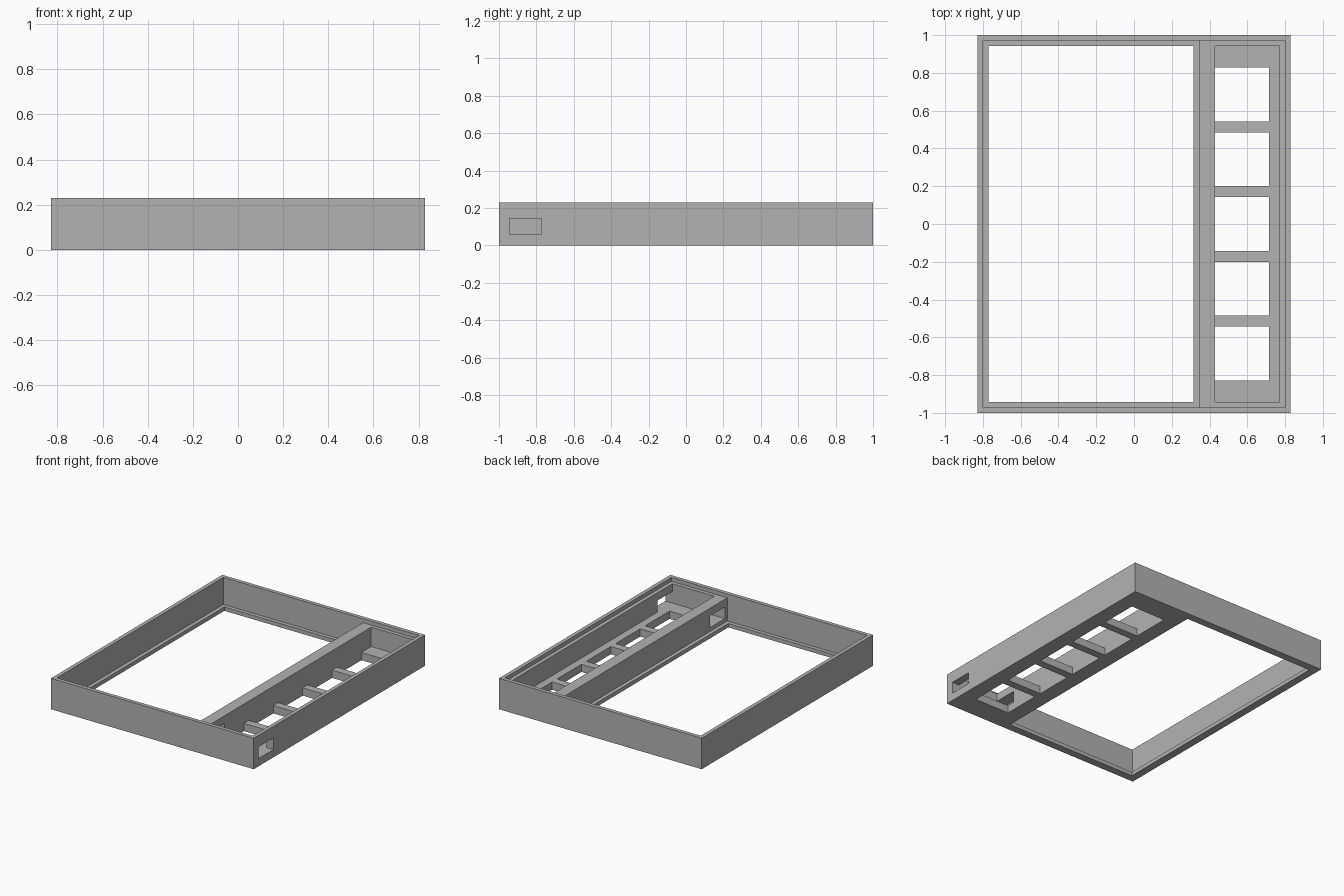
import bpy
import bmesh
from mathutils import Vector

if "Cube" in bpy.data.objects:
    bpy.data.objects.remove(bpy.data.objects["Cube"], do_unlink=True)

U = 1 / 35  # one wall thickness in scene units

grey = bpy.data.materials.new("plain grey")
grey.use_nodes = True
colour = (0.45, 0.45, 0.45, 1)
grey.diffuse_color = colour
grey.node_tree.nodes["Principled BSDF"].inputs["Base Color"].default_value = colour


def box(name, x, y, z):
    """Box spanning the given (low, high) ranges, in wall thicknesses."""
    bm = bmesh.new()
    bmesh.ops.create_cube(bm, size=1)
    for v in bm.verts:
        v.co = Vector([U * (r[0] if c < 0 else r[1]) for c, r in zip(v.co, (x, y, z))])
    mesh = bpy.data.meshes.new(name)
    bm.to_mesh(mesh)
    bm.free()
    mesh.materials.append(grey)
    obj = bpy.data.objects.new(name, mesh)
    bpy.context.collection.objects.link(obj)
    return obj


def cut(target, x, y, z):
    """Remove a box from the target."""
    cutter = box("cutter", x, y, z)
    cutter.hide_render = True
    mod = target.modifiers.new("cut", "BOOLEAN")
    mod.operation = "DIFFERENCE"
    mod.solver = "EXACT"
    mod.object = cutter
    bpy.context.view_layer.objects.active = target
    bpy.ops.object.modifier_apply(modifier=mod.name)
    bpy.data.objects.remove(cutter, do_unlink=True)


# Solid block that becomes the tray
tray = box("tray_frame", (-29, 29), (-35, 35), (0, 8))

# Lid recess around the rim
cut(tray, (-28, 28), (-34, 34), (7, 9))

# Large bay, with a thin ledge around its open bottom
cut(tray, (-28, 12), (-34, 34), (1, 9))
cut(tray, (-27, 11), (-33, 33), (-1, 9))

# Narrow bay with a thicker floor
cut(tray, (15, 27), (-33, 33), (2, 9))

# Five square floor openings separated by bars
for i in range(5):
    start = -29 + 12 * i
    cut(tray, (15, 25), (start, start + 10), (-1, 3))

# Cable passage through the outer wall and the divider
cut(tray, (26, 30), (-33, -27), (2, 5))
cut(tray, (11, 16), (-33, -27), (2, 5))
